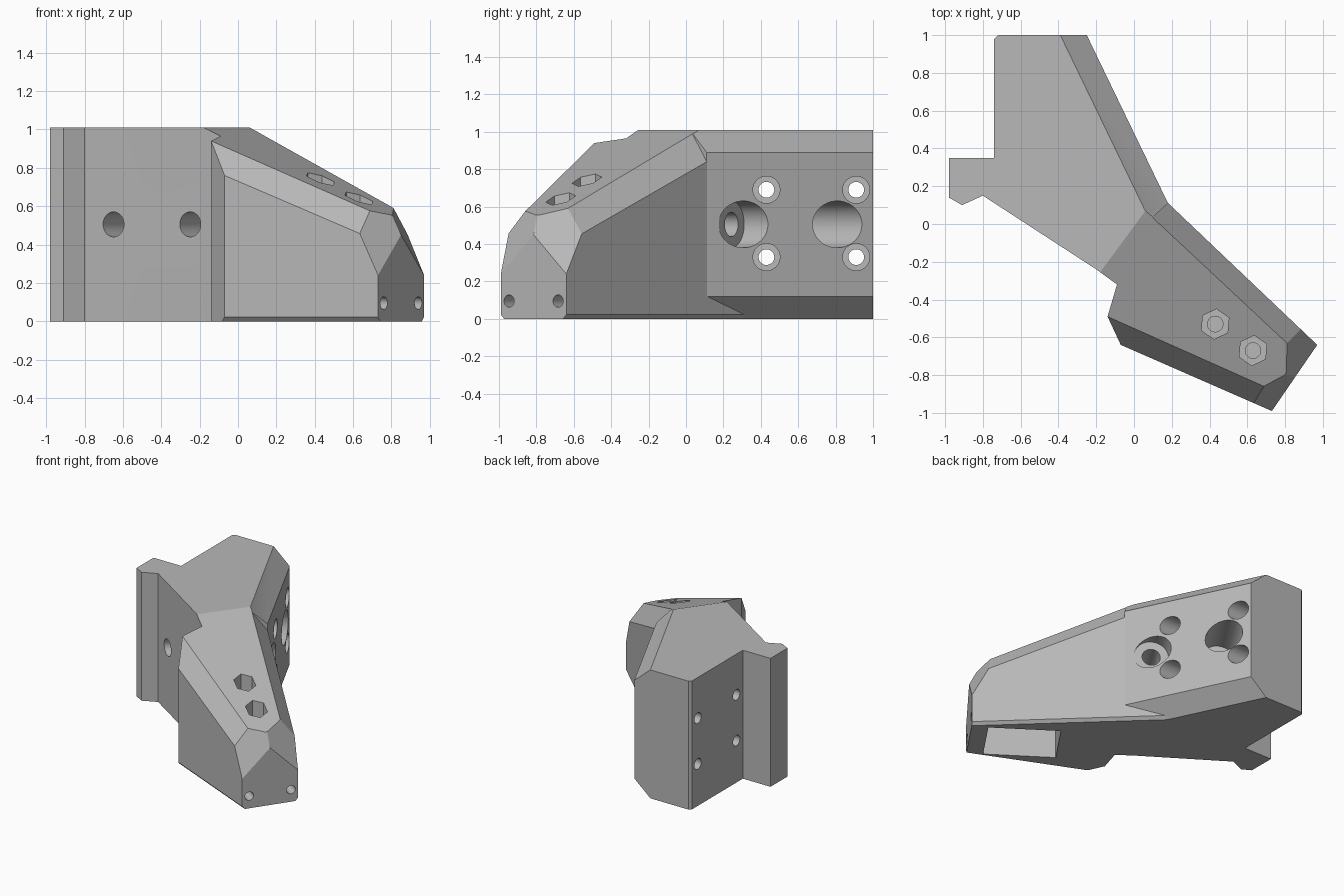
import bpy, bmesh
from math import radians
from mathutils import Vector, Matrix

if "Cube" in bpy.data.objects:
    bpy.data.objects.remove(bpy.data.objects["Cube"])

grey = bpy.data.materials.new("mid_grey")
grey.use_nodes = True
COLOR = (0.48, 0.48, 0.48, 1)
grey.diffuse_color = COLOR
grey.node_tree.nodes["Principled BSDF"].inputs["Base Color"].default_value = COLOR

TOP = 1.01
AXIS = Vector((0.825, -0.565, 0)).normalized()      # arm direction
BOLT = Vector((0.545, 0.84, 0)).normalized()        # slanted bolt direction


def to_object(name, bm):
    bmesh.ops.recalc_face_normals(bm, faces=bm.faces)
    mesh = bpy.data.meshes.new(name)
    bm.to_mesh(mesh)
    bm.free()
    mesh.materials.append(grey)
    ob = bpy.data.objects.new(name, mesh)
    bpy.context.collection.objects.link(ob)
    return ob


def prism(outline, height):
    bm = bmesh.new()
    face = bm.faces.new([bm.verts.new((x, y, 0)) for x, y in outline])
    up = bmesh.ops.extrude_face_region(bm, geom=[face])["geom"]
    bmesh.ops.translate(bm, vec=(0, 0, height),
                        verts=[v for v in up if isinstance(v, bmesh.types.BMVert)])
    bmesh.ops.recalc_face_normals(bm, faces=bm.faces)
    return bm


def trim(bm, inside, a, b, c):
    """Slice off everything beyond the plane through a, b, c."""
    a, b, c = Vector(a), Vector(b), Vector(c)
    n = (b - a).cross(c - a).normalized()
    if n.dot(Vector(inside) - a) > 0:
        n = -n
    bmesh.ops.bisect_plane(bm, geom=bm.verts[:] + bm.edges[:] + bm.faces[:], dist=1e-5,
                           plane_co=a, plane_no=n, clear_outer=True)
    bmesh.ops.remove_doubles(bm, verts=bm.verts, dist=1e-4)
    bmesh.ops.holes_fill(bm, edges=[e for e in bm.edges if e.is_boundary], sides=0)
    bmesh.ops.recalc_face_normals(bm, faces=bm.faces)


def rod(a, b, radius, sides=48, turn=0):
    a, b = Vector(a), Vector(b)
    rot = (b - a).to_track_quat("Z", "Y").to_matrix().to_4x4()
    bm = bmesh.new()
    bmesh.ops.create_cone(bm, cap_ends=True, segments=sides, radius1=radius, radius2=radius,
                          depth=(b - a).length,
                          matrix=Matrix.Translation((a + b) / 2) @ rot @ Matrix.Rotation(turn, 4, "Z"))
    return to_object("hole_cutter", bm)


# Slope of the arm top, shared by both parts
slope = [(x, y, 1.013 - 0.331 * x + 0.244 * y) for x, y in ((0, 0), (0.8, -0.6), (0.3, 0.4))]

# Upright mounting block with chamfers along the outer wall
core = (-0.3, 0.3, 0.5)
block = prism([(-0.98, 0.35), (-0.98, 0.14), (-0.91, 0.10), (-0.80, 0.15), (-0.2, -0.24),
               (0.18, 0.11), (-0.25, 1.0), (-0.72, 1.0), (-0.74, 0.98), (-0.74, 0.35)], TOP)
trim(block, core, *slope)
trim(block, core, (-0.25, 1, 0.89), (0.18, 0.11, 0.89), (-0.39, 1, TOP))
trim(block, core, (-0.25, 1, 0.12), (0.18, 0.11, 0.12), (-0.39, 1, 0))
body = to_object("angled_bracket", block)

# Sloping arm
core = (0.3, -0.5, 0.4)
arm = prism([(-0.07, -0.64), (0.73, -0.99), (0.97, -0.64), (-0.05, 0.33), (-0.2, 0.1),
             (-0.2, -0.24), (-0.09, -0.32), (-0.14, -0.49)], TOP)
peak = (0.85, -0.815, 0.45)
trim(arm, core, *slope)
trim(arm, core, (-0.14, -0.49, 0.94), (0.69, -0.86, 0.575), (-0.07, -0.64, 0.76))
trim(arm, core, (0.08, 0.05, 1.0), (0.83, -0.65, 0.58), (0.88, -0.56, 0.46))
# Faceted arm tip
trim(arm, core, (0.73, -0.99, 0.24), peak, (0.63, -0.95, 0.46))
trim(arm, core, (0.97, -0.64, 0.24), peak, (0.88, -0.56, 0.46))
trim(arm, core, peak, (0.79, -0.81, 0.553), (0.83, -0.755, 0.553))
# Thin chamfers under the arm walls
for p, q in (((-0.07, -0.64), (0.73, -0.99)), ((0.97, -0.64), (0.18, 0.11))):
    mid = Vector((p[0] + q[0], p[1] + q[1], 0)) / 2
    side = Vector((q[1] - p[1], p[0] - q[0], 0)).normalized()
    trim(arm, core, (*p, 0.022), (*q, 0.022), mid - side * 0.02)
arm_ob = to_object("arm", arm)

cutters = []

# Slanted bolt holes with wide counterbores
for x, y in ((-0.65, 0.05), (-0.25, -0.21)):
    face = Vector((x, y, 0.505))
    cutters.append(rod(face - BOLT * 0.1, face + BOLT * 0.6, 0.065))
    cutters.append(rod(face + BOLT * 0.54, face + BOLT * 1.25, 0.125))

# Four straight screw holes with counterbores
for y in (0.43, 0.91):
    for z in (0.33, 0.69):
        cutters.append(rod((-0.9, y, z), (0.4, y, z), 0.042))
        cutters.append(rod((-0.48, y, z), (0.4, y, z), 0.072))

# Hexagonal nut recesses on the arm
for x, y in ((0.43, -0.53), (0.63, -0.67)):
    cutters.append(rod((x, y, 0.5), (x, y, 1.1), 0.08, 6, radians(-5)))
    cutters.append(rod((x, y, 0.32), (x, y, 0.6), 0.041))

# Small holes in the tip
for x, y in ((0.76, -0.946), (0.94, -0.684)):
    mouth = Vector((x, y, 0.095))
    cutters.append(rod(mouth - AXIS * 0.2, mouth + AXIS * 0.1, 0.033))

# Rectangular pocket under the arm
pocket = bmesh.new()
cross = Vector((-AXIS.y, AXIS.x, 0))
frame = Matrix((AXIS, cross, (0, 0, 1))).transposed().to_4x4()
bmesh.ops.create_cube(pocket, size=1, matrix=Matrix.Translation((0.53, -0.61, 0.08))
                      @ frame @ Matrix.Diagonal((0.52, 0.38, 0.34, 1)))
cutters.append(to_object("pocket_cutter", pocket))

# Join the arm and cut the holes
for ob in [arm_ob] + cutters:
    mod = body.modifiers.new(ob.name, "BOOLEAN")
    mod.operation = "UNION" if ob is arm_ob else "DIFFERENCE"
    mod.solver = "EXACT"
    mod.object = ob
    ob.hide_render = True
bpy.context.view_layer.update()
done = bpy.data.meshes.new_from_object(body.evaluated_get(bpy.context.evaluated_depsgraph_get()))
body.modifiers.clear()
body.data = done
for ob in [arm_ob] + cutters:
    bpy.data.objects.remove(ob)
done.materials.clear()
done.materials.append(grey)
for poly in done.polygons:
    poly.material_index = 0

bpy.ops.object.select_all(action="DESELECT")
body.select_set(True)
bpy.context.view_layer.objects.active = body
bpy.ops.object.shade_smooth_by_angle(angle=radians(12))
